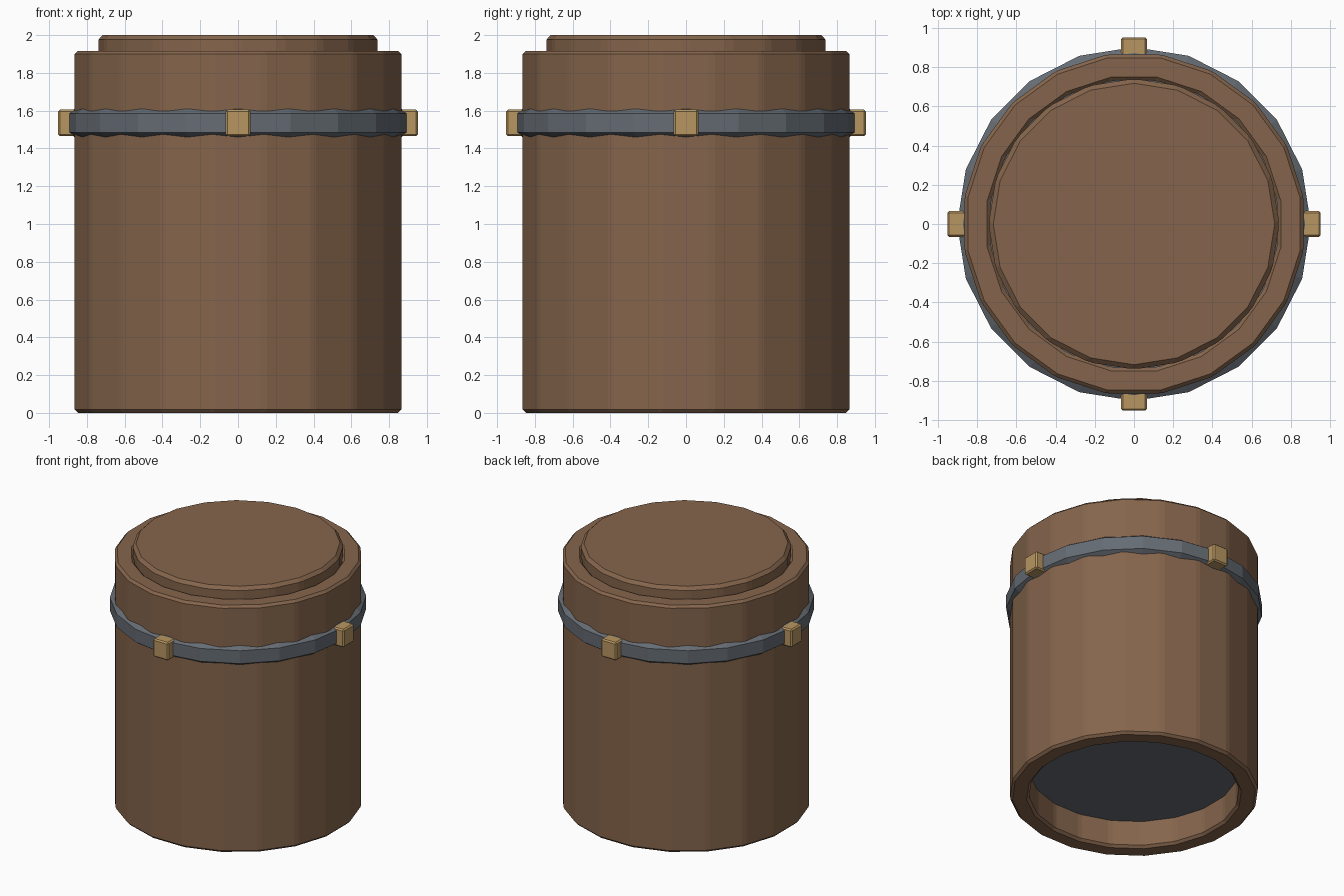
import bpy, bmesh, math
from mathutils import Matrix

if "Cube" in bpy.data.objects:
    bpy.data.objects.remove(bpy.data.objects["Cube"])

SIDES = 20
STEP = 2 * math.pi / SIDES


def material(name, rgb):
    m = bpy.data.materials.new(name)
    m.diffuse_color = (*rgb, 1)
    m.use_nodes = True
    m.node_tree.nodes["Principled BSDF"].inputs["Base Color"].default_value = m.diffuse_color
    return m


wood = material("brown wood", (0.235, 0.130, 0.072))
slate = material("slate metal", (0.130, 0.150, 0.172))
brass = material("tan brass", (0.480, 0.305, 0.120))


def finish(name, bm, mat, bevel=0):
    bmesh.ops.recalc_face_normals(bm, faces=bm.faces)
    mesh = bpy.data.meshes.new(name)
    bm.to_mesh(mesh)
    bm.free()
    mesh.materials.append(mat)
    ob = bpy.data.objects.new(name, mesh)
    bpy.context.collection.objects.link(ob)
    if bevel:
        mod = ob.modifiers.new("chamfer", 'BEVEL')
        mod.width, mod.segments = bevel, 1
        mod.limit_method, mod.angle_limit = 'ANGLE', math.radians(10)
    return ob


def hoop(name, profile, mat, turn=0.0, bevel=0):
    """Sweep a closed (radius, z) profile around the vertical axis."""
    bm = bmesh.new()
    rings = []
    for i in range(SIDES):
        a = i * STEP + turn
        rings.append([bm.verts.new((r * math.cos(a), r * math.sin(a), z))
                      for r, z in profile])
    n = len(profile)
    for i in range(SIDES):
        p, q = rings[i], rings[(i + 1) % SIDES]
        for j in range(n):
            k = (j + 1) % n
            bm.faces.new((p[j], q[j], q[k], p[k]))
    return finish(name, bm, mat, bevel)


def disc(name, radius, z0, z1, mat, turn=0.0, bevel=0):
    bm = bmesh.new()
    bmesh.ops.create_cone(bm, cap_ends=True, segments=SIDES,
                          radius1=radius, radius2=radius, depth=z1 - z0,
                          matrix=Matrix.Translation((0, 0, (z0 + z1) / 2))
                          @ Matrix.Rotation(turn, 4, 'Z'))
    # align the corners with the x axis before the turn
    v = max(bm.verts, key=lambda w: w.co.x)
    fix = (turn - math.atan2(v.co.y, v.co.x)) % STEP
    bmesh.ops.rotate(bm, verts=bm.verts, cent=(0, 0, 0),
                     matrix=Matrix.Rotation(fix, 3, 'Z'))
    return finish(name, bm, mat, bevel)


# Thick-walled wooden tube, flats facing the axes
hoop("barrel_wall", [(0.876, 0), (0.876, 1.917), (0.74, 1.917), (0.74, 0)],
     wood, STEP / 2, 0.018)

# Recessed floor and raised lid
disc("floor_plate", 0.75, 0.21, 0.30, slate, STEP / 2)
disc("lid", 0.742, 1.82, 2.0, wood, 0, 0.024)

# Metal band with sloped shoulders
zc = 1.535
hoop("metal_band", [(0.845, zc - 0.089), (0.902, zc - 0.050),
                    (0.902, zc + 0.050), (0.845, zc + 0.089)], slate)

# Four clasps on the band
for i, side in enumerate(("right", "back", "left", "front")):
    bm = bmesh.new()
    bmesh.ops.create_cube(bm, size=1, matrix=Matrix.Rotation(i * math.pi / 2, 4, 'Z')
                          @ Matrix.Translation((0.905, 0, zc))
                          @ Matrix.Diagonal((0.095, 0.132, 0.14, 1)))
    finish("clasp_" + side, bm, brass, 0.01)
